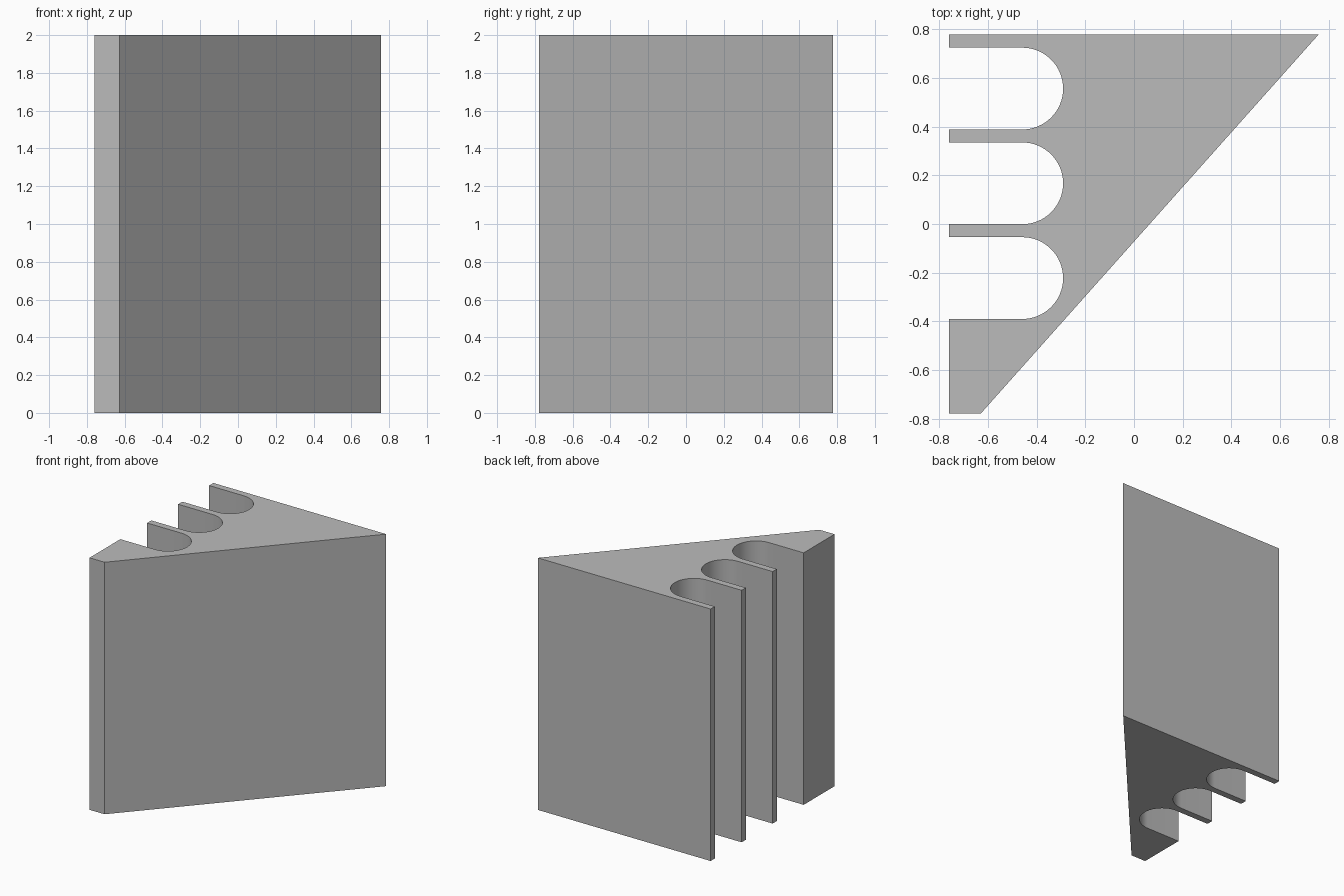
import bpy, bmesh
from math import sin, cos, pi, radians

cube = bpy.data.objects.get("Cube")
if cube:
    bpy.data.objects.remove(cube, do_unlink=True)

HEIGHT = 2.0
LEFT, RIGHT, HALF_DEPTH = -0.76, 0.757, 0.777
SLOT_RADIUS, SLOT_X, SLOT_PITCH = 0.168, -0.459, 0.389
SLOT_CENTRE = 0.167
ARC_STEPS = 32


def slot_outline(y):
    """Open slot with a round inner end, from its back edge to its front edge."""
    points = [(LEFT, y + SLOT_RADIUS)]
    for i in range(ARC_STEPS + 1):
        a = pi / 2 - pi * i / ARC_STEPS
        points.append((SLOT_X + SLOT_RADIUS * cos(a), y + SLOT_RADIUS * sin(a)))
    points.append((LEFT, y - SLOT_RADIUS))
    return points


# Wedge outline with three slots along the straight side
outline = [(RIGHT, HALF_DEPTH), (LEFT, HALF_DEPTH)]
for step in (1, 0, -1):
    outline += slot_outline(SLOT_CENTRE + step * SLOT_PITCH)
outline += [(LEFT, -HALF_DEPTH), (-0.628, -HALF_DEPTH)]

# Extrude the outline upwards
bm = bmesh.new()
base = bm.faces.new([bm.verts.new((x, y, 0)) for x, y in outline])
result = bmesh.ops.extrude_face_region(bm, geom=[base], use_keep_orig=True)
top = [v for v in result["geom"] if isinstance(v, bmesh.types.BMVert)]
bmesh.ops.translate(bm, verts=top, vec=(0, 0, HEIGHT))
bmesh.ops.recalc_face_normals(bm, faces=bm.faces)
mesh = bpy.data.meshes.new("slotted_wedge")
bm.to_mesh(mesh)
bm.free()

# Plain grey finish
grey = bpy.data.materials.new("plain_grey")
grey.use_nodes = True
colour = (0.5, 0.5, 0.5, 1)
grey.diffuse_color = colour
grey.node_tree.nodes["Principled BSDF"].inputs["Base Color"].default_value = colour
mesh.materials.append(grey)

wedge = bpy.data.objects.new("slotted_wedge", mesh)
bpy.context.collection.objects.link(wedge)
bpy.ops.object.select_all(action="DESELECT")
wedge.select_set(True)
bpy.context.view_layer.objects.active = wedge
bpy.ops.object.shade_smooth_by_angle(angle=radians(30))
